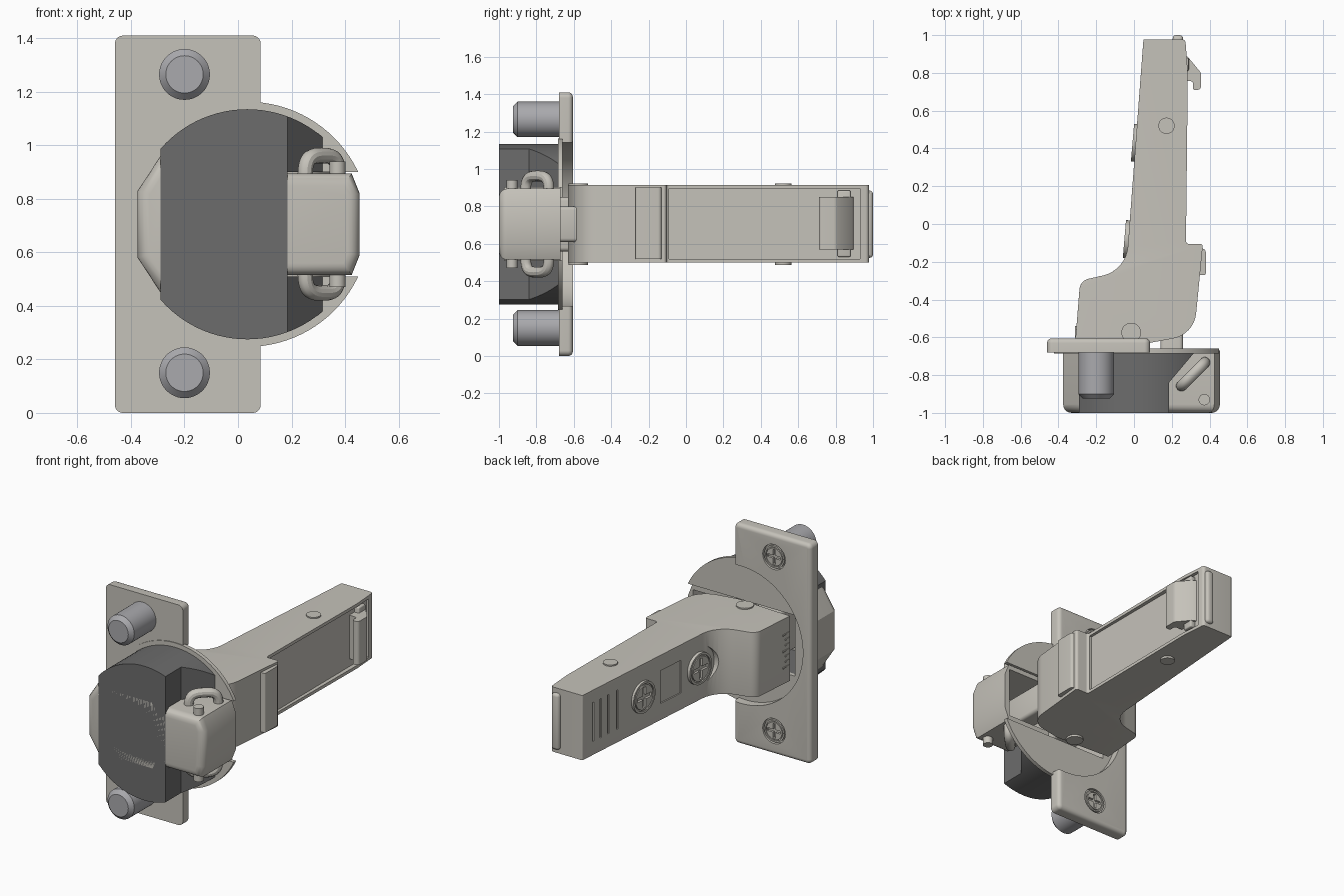
import bpy, bmesh, math
from mathutils import Matrix, Vector

if "Cube" in bpy.data.objects:
    bpy.data.objects.remove(bpy.data.objects["Cube"])

ZC = 0.705                     # mirror plane of the hinge
CX = 0.035                     # cup centre in x


def material(name, col):
    m = bpy.data.materials.new(name)
    m.diffuse_color = (*col, 1)
    m.use_nodes = True
    m.node_tree.nodes["Principled BSDF"].inputs["Base Color"].default_value = m.diffuse_color
    return m


METAL = material("nickel", (0.56, 0.54, 0.49))
DARK = material("dark_plastic", (0.15, 0.15, 0.15))
GREY = material("dowel_grey", (0.40, 0.40, 0.42))


def finish(name, bm, mat):
    bmesh.ops.recalc_face_normals(bm, faces=bm.faces)
    me = bpy.data.meshes.new(name)
    bm.to_mesh(me)
    bm.free()
    ob = bpy.data.objects.new(name, me)
    bpy.context.collection.objects.link(ob)
    me.materials.append(mat)
    return ob


def rounded(corners, n=8):
    """Fillet each (x, y, radius) corner of a closed outline."""
    out = []
    for i, (x, y, r) in enumerate(corners):
        p = Vector((x, y))
        if r == 0:
            out.append(p)
            continue
        a = (Vector(corners[i - 1][:2]) - p).normalized()
        b = (Vector(corners[(i + 1) % len(corners)][:2]) - p).normalized()
        half = a.angle(b) / 2
        c = p + (a + b).normalized() * r / math.sin(half)
        t = r / math.tan(half)
        u, v = p + a * t - c, p + b * t - c
        ang = u.angle(v)
        for k in range(n + 1):
            f = k / n
            out.append(c + (u * math.sin((1 - f) * ang) + v * math.sin(f * ang)) / math.sin(ang))
    return out


def prism(name, pts, axis, lo, hi, mat=METAL, bevel=0, pick=None, segs=5):
    """Extrude an outline along z (x,y points) or y (x,z points)."""
    bm = bmesh.new()
    at = (lambda p, h: (p[0], p[1], h)) if axis == 'z' else (lambda p, h: (p[0], h, p[1]))
    A = [bm.verts.new(at(p, lo)) for p in pts]
    B = [bm.verts.new(at(p, hi)) for p in pts]
    bm.faces.new(A)
    bm.faces.new(B)
    for i in range(len(pts)):
        j = (i + 1) % len(pts)
        bm.faces.new((A[i], A[j], B[j], B[i]))
    bmesh.ops.recalc_face_normals(bm, faces=bm.faces)
    if bevel:
        es = [e for e in bm.edges if pick is None or pick(e.verts[0].co, e.verts[1].co)]
        bmesh.ops.bevel(bm, geom=es, offset=bevel, segments=segs, profile=0.5,
                        affect='EDGES', clamp_overlap=True)
    return finish(name, bm, mat)


def box(name, x, y, z, mat=METAL, bevel=0):
    pts = [(x[0], y[0]), (x[1], y[0]), (x[1], y[1]), (x[0], y[1])]
    return prism(name, pts, 'z', z[0], z[1], mat, bevel, None, 3)


def cyl(name, r, lo, hi, M, mat=METAL, r2=None, n=48):
    bm = bmesh.new()
    bmesh.ops.create_cone(bm, cap_ends=True, segments=n, radius1=r, radius2=r if r2 is None else r2,
                          depth=hi - lo, matrix=M @ Matrix.Translation((0, 0, (lo + hi) / 2)))
    return finish(name, bm, mat)


def local_box(name, sx, sy, sz, M, mat=METAL):
    bm = bmesh.new()
    bmesh.ops.create_cube(bm, size=1, matrix=M @ Matrix.Diagonal((sx, sy, sz, 1)))
    return finish(name, bm, mat)


def boolean(ob, cutter, op='DIFFERENCE'):
    m = ob.modifiers.new("cut", 'BOOLEAN')
    m.operation, m.object, m.solver = op, cutter, 'EXACT'
    bpy.context.view_layer.objects.active = ob
    bpy.ops.object.modifier_apply(modifier=m.name)
    bpy.data.objects.remove(cutter)


def cross_screw(name, r, lo, hi, M):
    """Screw head with a cross recess and a rim groove."""
    s = cyl(name, r, lo, hi, M)
    for sx, sy in ((1.3, 0.26), (0.26, 1.3)):
        boolean(s, local_box("slot", r * sx, r * sy, 0.03, M @ Matrix.Translation((0, 0, hi))))
    ring = cyl("groove", r * 0.86, hi - 0.008, hi + 0.02, M)
    boolean(ring, cyl("core", r * 0.78, hi - 0.03, hi + 0.04, M))
    boolean(s, ring)


def axis_y(x, y, z):           # local z points to +y
    return Matrix.Translation((x, y, z)) @ Matrix.Rotation(-math.pi / 2, 4, 'X')


def arm_face(y):               # on the sloping -x face: local x = up, local y = along the arm
    return (Matrix.Translation((-0.032 + 0.084 * y, y, ZC + 0.005)) @ Matrix.Rotation(-math.atan(0.084), 4, 'Z')
            @ Matrix.Rotation(-math.pi / 2, 4, 'Y'))


# Mounting plate with round cutout and countersunk screws
plate = prism("mounting_plate", rounded([(-0.46, 0, .03), (0.085, 0, .03), (0.085, 1.41, .03), (-0.46, 1.41, .03)]),
              'y', -0.68, -0.605, bevel=0.025, pick=lambda a, b: min(a.y, b.y) > -0.61)
boolean(plate, cyl("cut", 0.44, -0.2, 0.2, axis_y(CX, -0.65, ZC), n=96))
for tag, z in (("lower", 0.15), ("upper", 1.265)):
    boolean(plate, cyl("cut", 0.08, -0.02, 0.05, axis_y(-0.2, -0.605, z)))
    cross_screw(tag + "_plate_screw", 0.071, -0.04, -0.002, axis_y(-0.2, -0.605, z))
    # Fixing dowels
    dowel = prism(tag + "_dowel", [(-0.2 + 0.095 * math.cos(t * math.pi / 24), z + 0.095 * math.sin(t * math.pi / 24))
                                   for t in range(48)], 'y', -0.925, -0.67, GREY, 0.025,
                  lambda a, b: max(a.y, b.y) < -0.9, 1)

# Thin cup flange, open where the arm swings
flange = cyl("cup_flange", 0.458, 0, 0.025, axis_y(CX, -0.685, ZC), n=96)
boolean(flange, box("cut", (-0.31, 0.6), (-0.8, -0.5), (0.51, 0.90)))

# Dark plastic cup sides, cut back on the right
cup = cyl("cup_body", 0.43, 0, 0.33, axis_y(CX, -1, ZC), DARK, n=96)
boolean(cup, prism("clip", [(-0.29, -1.1), (0.185, -1.1), (0.185, -0.84), (0.32, -0.68), (0.32, -0.5), (-0.29, -0.5)],
                   'z', 0, 1.5, DARK), 'INTERSECT')
boolean(cup, box("cut", (-0.4, 0.5), (-0.97, -0.5), (0.51, 0.90), DARK))

# Stepped metal housing, hollow from the back
half = [(-0.375, 0.125), (-0.29, 0.255), (0.12, 0.255), (0.155, 0.19), (0.425, 0.19), (0.455, 0.115)]
outline = [(x, ZC + d) for x, d in half] + [(x, ZC - d) for x, d in reversed(half)]
housing = prism("cup_housing", outline, 'y', -1, -0.67, bevel=0.045, pick=lambda a, b: max(a.y, b.y) < -0.99)
boolean(housing, box("cut", (-0.31, 0.11), (-0.95, -0.5), (0.49, 0.92)))
boolean(housing, box("cut", (0.05, 0.42), (-0.95, -0.5), (0.545, 0.865)))

# Wire staples and pivot studs on both sides of the housing
for tag, s in (("upper", 1), ("lower", -1)):
    cu = bpy.data.curves.new(tag + "_staple", 'CURVE')
    cu.dimensions, cu.bevel_depth, cu.bevel_resolution = '3D', 0.029, 4
    sp = cu.splines.new('POLY')
    sp.points.add(24)
    for i, p in enumerate(sp.points):
        t = math.pi * i / 24
        u = -math.copysign(abs(math.cos(t)) ** 0.6, math.cos(t))
        h = max(math.sin(t), 0) ** 0.6
        p.co = (0.313 + 0.062 * u, -0.795 + 0.062 * u, ZC + s * (0.165 + 0.092 * h), 1)
    ob = bpy.data.objects.new(tag + "_staple", cu)
    bpy.context.collection.objects.link(ob)
    cu.materials.append(METAL)
    bpy.context.view_layer.objects.active = ob
    ob.select_set(True)
    bpy.ops.object.convert(target='MESH')
    ob.select_set(False)
    side = Matrix.Translation((0, 0, ZC)) @ Matrix.Rotation(0 if s > 0 else math.pi, 4, 'X')
    for nm, x, y, r, top in (("stud", 0.372, -0.93, 0.03, 0.235), ("arm_pin_front", -0.015, -0.575, 0.052, 0.218),
                             ("arm_pin_rear", 0.172, 0.52, 0.043, 0.218)):
        cyl(f"{tag}_{nm}", r, 0.16, top, Matrix.Translation((x, y, 0)) @ side, n=32)

# Cranked arm: side profile with rounded back edges
profile = rounded([(0.05, 0.978, .008), (-0.042, -0.245, .17), (-0.285, -0.30, .06), (-0.31, -0.61, 0),
                   (0.08, -0.63, 0), (0.318, -0.585, .15), (0.365, -0.105, .015), (0.275, -0.105, .015),
                   (0.285, 0.80, 0), (0.272, 0.978, .02)])


def back_rim(a, b):
    m = (a + b) / 2
    return abs(a.z - b.z) < 1e-4 and -0.605 < m.y < 0.975 and m.x < 0.06 and (m.y > -0.5 or m.x < -0.2)


arm = prism("arm", profile, 'z', 0.50, 0.915, bevel=0.03, pick=back_rim)
boolean(arm, box("cut", (0.258, 0.4), (-0.09, 0.93), (0.52, 0.895)))       # inset panel
boolean(arm, cyl("cut", 0.13, -0.005, 0.5, arm_face(-0.09), r2=0.20))      # screwdriver groove
boolean(arm, local_box("cut", 0.21, 0.19, 0.03, arm_face(0.17)))          # square window
for y in (0.66, 0.74, 0.81, 0.88):                                        # grip grooves
    boolean(arm, local_box("cut", 0.25, 0.014, 0.02, arm_face(y)))
for tag, y in (("depth", -0.08), ("side", 0.43)):
    cross_screw(tag + "_adjust_screw", 0.1, -0.03, 0.012, arm_face(y))

# Scale marks beside the cup
for i in range(7):
    box(f"scale_mark_{i}", (-0.312, -0.30), (-0.60, -0.565 if i % 3 else -0.54), (0.60 + 0.035 * i, 0.608 + 0.035 * i))

# Raised lip, release hook and end tab on the arm
prism("arm_lip", rounded([(0.33, -0.27, 0), (0.38, -0.27, .01), (0.38, -0.135, .02), (0.33, -0.12, 0)]), 'z', 0.52, 0.90)
prism("release_hook", rounded([(0.25, 0.90, 0), (0.285, 0.885, 0), (0.355, 0.80, .03), (0.355, 0.71, .02), (0.312, 0.71, .01),
                               (0.312, 0.755, .01), (0.25, 0.76, 0)]), 'z', 0.57, 0.85)
box("hook_bridge", (0.25, 0.29), (0.81, 0.88), (0.53, 0.885), bevel=0.008)
box("end_tab", (0.205, 0.26), (0.94, 1.0), (0.525, 0.885), bevel=0.018)

# Links joining arm and cup
box("outer_link", (0.14, 0.26), (-0.93, -0.55), (0.61, 0.80), bevel=0.02)
box("inner_link", (-0.16, 0.02), (-0.93, -0.55), (0.56, 0.85), bevel=0.02)
cyl("link_axle", 0.03, 0.53, 0.88, Matrix.Translation((0.372, -0.93, 0)), n=24)

# Smooth shading with sharp edges kept
for ob in bpy.context.collection.objects:
    ob.select_set(True)
bpy.context.view_layer.objects.active = arm
bpy.ops.object.shade_smooth_by_angle(angle=math.radians(30))
